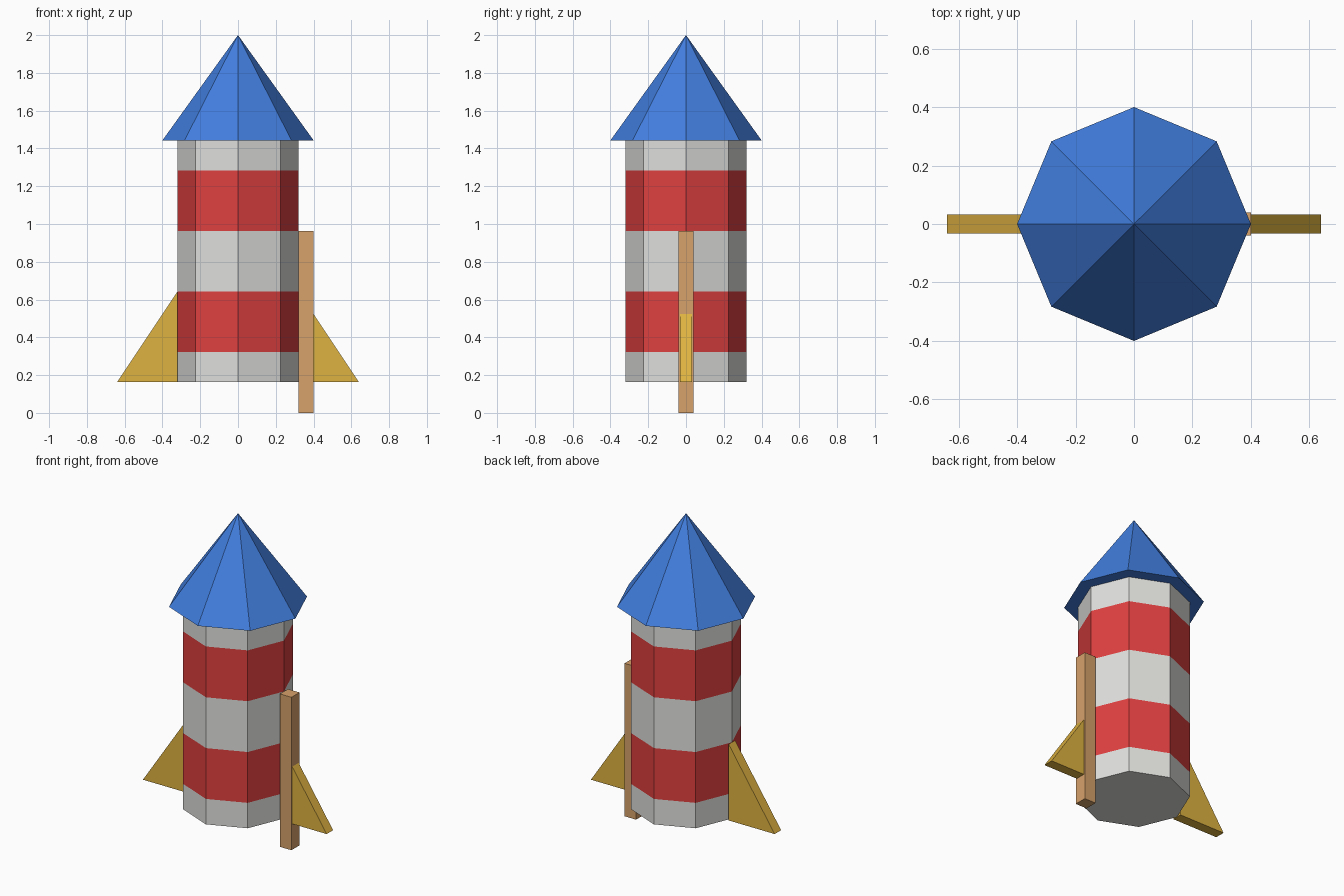
import bpy, bmesh
from math import cos, sin, pi

cube = bpy.data.objects.get("Cube")
if cube:
    bpy.data.objects.remove(cube, do_unlink=True)

BASE = 0.163      # height of the body's underside
BODY_R = 0.32
BODY_TOP = BASE + 1.28


def material(name, colour):
    mat = bpy.data.materials.new(name)
    mat.use_nodes = True
    rgba = (*colour, 1)
    mat.diffuse_color = rgba
    mat.node_tree.nodes["Principled BSDF"].inputs["Base Color"].default_value = rgba
    return mat


white = material("white paint", (0.74, 0.74, 0.72))
red = material("red paint", (0.74, 0.051, 0.051))
blue = material("blue paint", (0.054, 0.21, 0.74))
yellow = material("yellow paint", (0.74, 0.45, 0.054))
wood = material("light wood", (0.68, 0.36, 0.145))


def add_object(name, bm, *mats):
    bmesh.ops.recalc_face_normals(bm, faces=bm.faces)
    mesh = bpy.data.meshes.new(name)
    bm.to_mesh(mesh)
    bm.free()
    for mat in mats:
        mesh.materials.append(mat)
    obj = bpy.data.objects.new(name, mesh)
    bpy.context.collection.objects.link(obj)
    return obj


def octagon(bm, radius, z):
    return [bm.verts.new((radius * cos(i * pi / 4), radius * sin(i * pi / 4), z))
            for i in range(8)]


# Striped body: stacked eight-sided bands, every second one red
bm = bmesh.new()
rings = [octagon(bm, BODY_R, BASE + h) for h in (0, 0.16, 0.48, 0.8, 1.12, 1.28)]
for band, (low, high) in enumerate(zip(rings, rings[1:])):
    for i in range(8):
        j = (i + 1) % 8
        face = bm.faces.new((low[i], low[j], high[j], high[i]))
        face.material_index = band % 2
bm.faces.new(rings[0])
bm.faces.new(rings[-1])
add_object("body", bm, white, red)

# Pointed nose with an overhanging rim
bm = bmesh.new()
rim = octagon(bm, 0.4, BODY_TOP)
tip = bm.verts.new((0, 0, 2))
bm.faces.new(rim)
for i in range(8):
    bm.faces.new((rim[i], rim[(i + 1) % 8], tip))
add_object("nose_cone", bm, blue)


# Triangular side fins
def fin(name, side):
    bm = bmesh.new()
    profile = [(BODY_R, BASE), (2 * BODY_R, BASE), (BODY_R, BASE + 0.48)]
    front, back = [[bm.verts.new((side * x, y, z)) for x, z in profile]
                   for y in (-0.032, 0.032)]
    bm.faces.new(front)
    bm.faces.new(back)
    for i in range(3):
        j = (i + 1) % 3
        bm.faces.new((front[i], front[j], back[j], back[i]))
    add_object(name, bm, yellow)


fin("left_fin", 1)
fin("right_fin", -1)

# Guide stick running down beside the body
bm = bmesh.new()
bmesh.ops.create_cube(bm, size=1)
bmesh.ops.scale(bm, vec=(0.08, 0.08, 0.963), verts=bm.verts)
bmesh.ops.translate(bm, vec=(0.36, 0, 0.4815), verts=bm.verts)
add_object("guide_stick", bm, wood)
